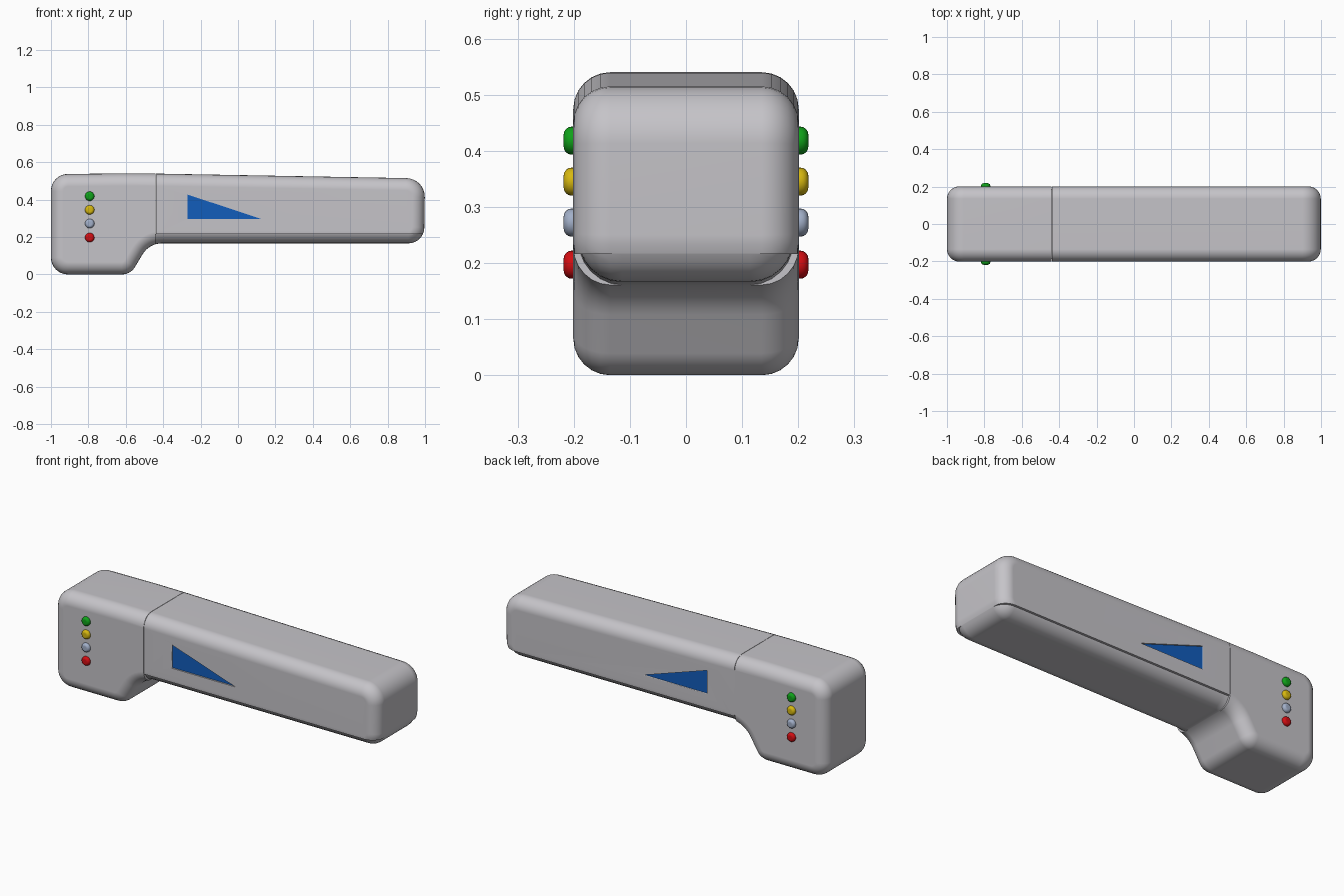
import bpy, bmesh, math
from mathutils import Vector

if "Cube" in bpy.data.objects:
    bpy.data.objects.remove(bpy.data.objects["Cube"])


def material(name, rgb):
    m = bpy.data.materials.new(name)
    m.diffuse_color = (*rgb, 1)
    m.use_nodes = True
    m.node_tree.nodes["Principled BSDF"].inputs["Base Color"].default_value = m.diffuse_color
    return m


GREY = material("casing grey", (0.56, 0.55, 0.58))
BLUE = material("panel blue", (0.006, 0.11, 0.50))
GREEN = material("button green", (0.005, 0.36, 0.01))
YELLOW = material("button yellow", (0.68, 0.48, 0.005))
PALE = material("button pale blue", (0.36, 0.43, 0.58))
RED = material("button red", (0.65, 0.004, 0.006))


def rounded(corners, steps=8):
    """Outline with each (x, z, radius) corner turned into an arc."""
    pts = []
    for i, (x, z, r) in enumerate(corners):
        p = Vector((x, z))
        a = (Vector(corners[i - 1][:2]) - p).normalized()
        b = (Vector(corners[(i + 1) % len(corners)][:2]) - p).normalized()
        if r == 0:
            pts.append(p)
            continue
        half = a.angle(b) / 2
        centre = p + (a + b).normalized() * r / math.sin(half)
        s = p + a * r / math.tan(half) - centre
        e = p + b * r / math.tan(half) - centre
        turn = s.angle(e)
        for k in range(steps + 1):
            t = k / steps
            pts.append(centre + (s * math.sin((1 - t) * turn) + e * math.sin(t * turn)) / math.sin(turn))
    return pts


def prism(outline, y0, y1, edge=0.0, segments=6):
    """Extrude an xz outline along y and round both rims."""
    bm = bmesh.new()
    face = bm.faces.new([bm.verts.new((p.x, y0, p.y)) for p in outline])
    new = bmesh.ops.extrude_face_region(bm, geom=[face])["geom"]
    for v in new:
        if isinstance(v, bmesh.types.BMVert):
            v.co.y = y1
    bmesh.ops.recalc_face_normals(bm, faces=bm.faces)
    if edge:
        rims = [e for e in bm.edges if abs(e.verts[0].co.y - e.verts[1].co.y) < 1e-6]
        bmesh.ops.bevel(bm, geom=rims, offset=edge, segments=segments,
                        profile=0.5, affect='EDGES', clamp_overlap=False)
    return bm


def cut(bm, co, no):
    """Remove everything on the normal's side and close the cut."""
    geom = bm.verts[:] + bm.edges[:] + bm.faces[:]
    res = bmesh.ops.bisect_plane(bm, geom=geom, plane_co=co, plane_no=no, clear_outer=True)
    edges = [g for g in res["geom_cut"] if isinstance(g, bmesh.types.BMEdge)]
    bmesh.ops.holes_fill(bm, edges=edges, sides=0)


def finish(bm, name, mat):
    bmesh.ops.recalc_face_normals(bm, faces=bm.faces)
    me = bpy.data.meshes.new(name)
    bm.to_mesh(me)
    bm.free()
    me.materials.append(mat)
    me.shade_smooth()
    me.set_sharp_from_angle(angle=math.radians(35))
    ob = bpy.data.objects.new(name, me)
    bpy.context.collection.objects.link(ob)
    return ob


def weighted(ob):
    mod = ob.modifiers.new("even shading", 'WEIGHTED_NORMAL')
    mod.keep_sharp = True


# Side profile of the whole casing
PROFILE = rounded([(-1, 0, 0.09), (-0.575, 0, 0.08), (-0.475, 0.166, 0.12),
                   (0.995, 0.166, 0.085), (1.0, 0.513, 0.10), (-0.44, 0.539, 0),
                   (-0.62, 0.54, 0), (-1, 0.536, 0.09)])
SEAM, SPLIT = -0.44, 0.216

# Head block with the flowing neck
bm = prism(PROFILE, -0.201, 0.201, 0.066)
cut(bm, (SEAM - 0.001, 0, 0), (1, 0, 0))
weighted(finish(bm, "head", GREY))

# Upper arm cover
bm = prism(PROFILE, -0.201, 0.201, 0.066)
cut(bm, (SEAM + 0.001, 0, 0), (-1, 0, 0))
cut(bm, (0, 0, SPLIT), (0, 0, -1))
cover = finish(bm, "arm_cover", GREY)

# Lower arm tray, slightly narrower than the cover
bm = prism(PROFILE, -0.192, 0.192, 0.078)
cut(bm, (SEAM - 0.001, 0, 0), (-1, 0, 0))
cut(bm, (0, 0, SPLIT), (0, 0, 1))
weighted(finish(bm, "arm_tray", GREY))

# Recessed triangular panels and buttons on both sides
TRIANGLE = [Vector(p) for p in ((-0.27, 0.427), (-0.27, 0.296), (0.125, 0.300 - 0.004))]
BUTTONS = [("green", 0.418, GREEN), ("yellow", 0.345, YELLOW),
           ("pale", 0.272, PALE), ("red", 0.197, RED)]
DISC = [Vector((math.cos(a * math.tau / 24), math.sin(a * math.tau / 24))) * 0.025
        for a in range(24)]
for side, s in (("front", -1), ("back", 1)):
    cutter = finish(prism(TRIANGLE, s * 0.19, s * 0.25), side + "_panel_cutter", GREY)
    cutter.hide_render = True
    cutter.display_type = 'WIRE'
    mod = cover.modifiers.new(side + " recess", 'BOOLEAN')
    mod.operation = 'DIFFERENCE'
    mod.solver = 'EXACT'
    mod.object = cutter
    finish(prism(TRIANGLE, s * 0.188, s * 0.193), side + "_panel", BLUE)
    for name, z, mat in BUTTONS:
        disc = [p + Vector((-0.793, z)) for p in DISC]
        weighted(finish(prism(disc, s * 0.181, s * 0.218, 0.014, 4),
                        f"{side}_{name}_button", mat))
weighted(cover)
